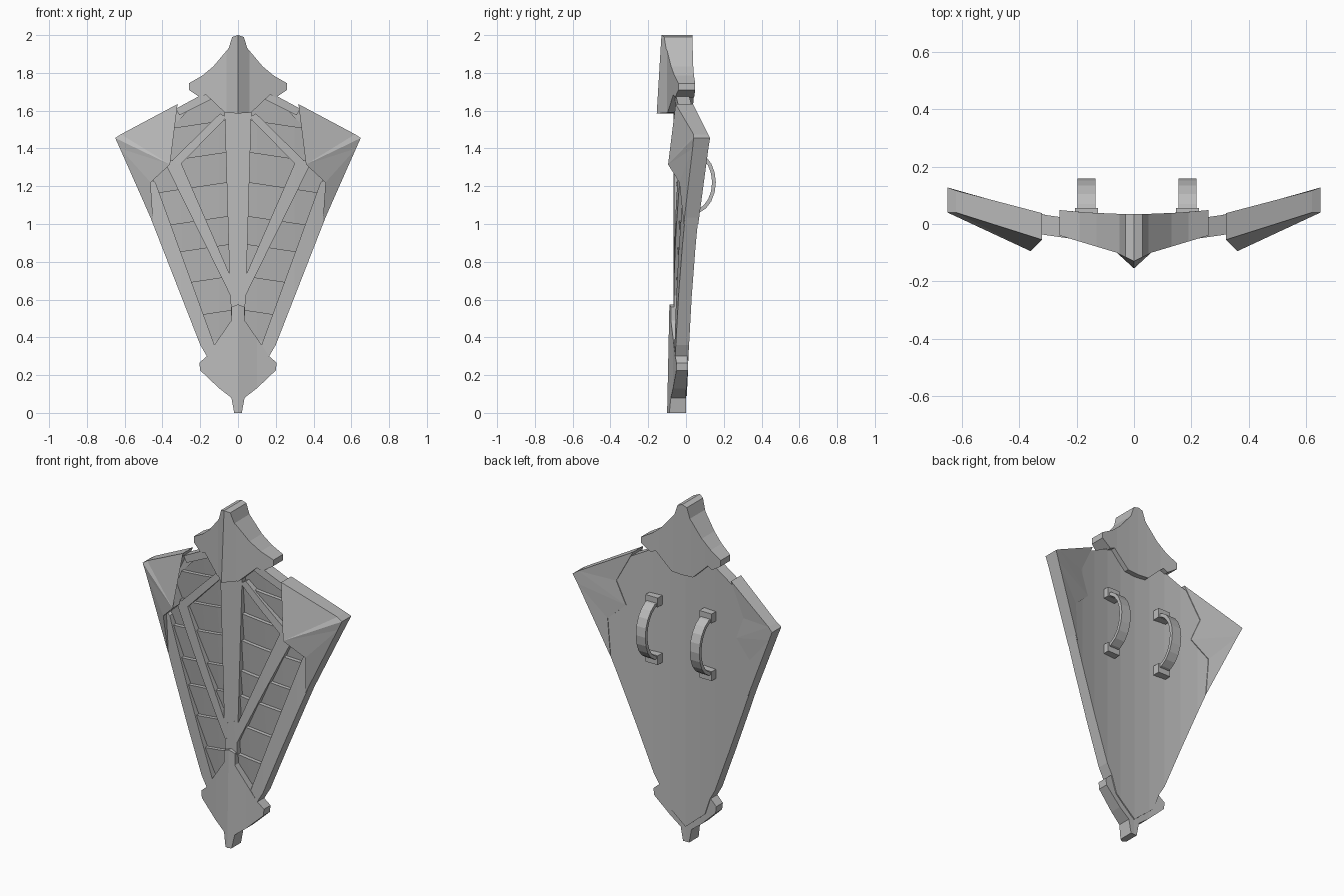
import bpy, bmesh, math
from mathutils import Vector

if "Cube" in bpy.data.objects:
    bpy.data.objects.remove(bpy.data.objects["Cube"], do_unlink=True)

steel = bpy.data.materials.new("grey_steel")
steel.use_nodes = True
GREY = (0.5, 0.5, 0.5, 1)
steel.diffuse_color = GREY
steel.node_tree.nodes["Principled BSDF"].inputs["Base Color"].default_value = GREY


# Curved depth of the shield: rear surface and frame front
def back(x, z=0):
    return 0.005 + 0.28 * x * x


def face(x, z=0):
    return back(x) - 0.07


def lerp(a, b, t):
    return a + (b - a) * max(0, min(1, t))


def finish(bm, name, mirror=True):
    bmesh.ops.recalc_face_normals(bm, faces=bm.faces)
    mesh = bpy.data.meshes.new(name)
    bm.to_mesh(mesh)
    bm.free()
    mesh.materials.append(steel)
    ob = bpy.data.objects.new(name, mesh)
    bpy.context.collection.objects.link(ob)
    if mirror:
        ob.modifiers.new("Mirror", 'MIRROR').use_clip = True
    return ob


def plate(name, outline, front, rear, cuts=(0.1, 0.2, 0.3, 0.4, 0.5)):
    """Half outline in x, z, sliced into columns and given a curved front and rear."""
    bm = bmesh.new()
    bm.faces.new([bm.verts.new((x, 0, z)) for x, z in outline])
    for c in cuts:
        bmesh.ops.bisect_plane(bm, geom=bm.verts[:] + bm.edges[:] + bm.faces[:],
                               plane_co=(c, 0, 0), plane_no=(1, 0, 0), dist=1e-4)
    rear_verts = bm.verts[:]
    ret = bmesh.ops.extrude_face_region(bm, geom=bm.faces[:], use_keep_orig=True)
    front_verts = [g for g in ret["geom"] if isinstance(g, bmesh.types.BMVert)]
    for verts, fn in ((rear_verts, rear), (front_verts, front)):
        for v in verts:
            v.co.y = fn(v.co.x, v.co.z)
    inner = [f for f in bm.faces if all(abs(v.co.x) < 1e-5 for v in f.verts)]
    bmesh.ops.delete(bm, geom=inner, context='FACES')
    return finish(bm, name)


# Curved body behind everything
plate("body", [(0, 1.75), (0.2, 1.68), (0.33, 1.61), (0.6, 1.455), (0.6, 1.39), (0.45, 1.0),
               (0.2, 0.36), (0.165, 0.3), (0.13, 0.2), (0, 0.09)],
      lambda x, z: face(x) + 0.036, back)


# Overlapping slats, each leaning forward toward its top edge
def reach(z):
    z -= 0.06
    return min(0.155 + 0.357 * (z - 0.36), 0.45, 0.45 - 1.15 * (z - 1.42))


SLOPE = 0.15
levels = [0.4, 0.55, 0.73, 0.9, 1.05, 1.23, 1.39, 1.56, 1.72]
for i, (lo, hi) in enumerate(zip(levels, levels[1:])):
    wl, wh = reach(lo), reach(hi)

    def slat_front(x, z, lo=lo, hi=hi):
        t = (z + SLOPE * x - lo) / (hi - lo)
        return face(x) + lerp(0.034, 0.012, t)

    plate(f"slat_{i + 1}", [(0, lo), (0, hi), (wh, hi - SLOPE * wh), (wl, lo - SLOPE * wl)],
          slat_front, lambda x, z: face(x) + 0.045)

# Raised frame: spine, braces and rim
bars = {
    "spine": [(0, 1.65), (0.075, 1.65), (0.07, 1.56), (0.045, 0.73), (0.035, 0.5), (0, 0.5)],
    "lower_brace": [(0.03, 0.6), (0.375, 1.3), (0.355, 1.34), (0.3, 1.32), (0.047, 0.74), (0.02, 0.74)],
    "upper_brace": [(0.305, 1.315), (0.36, 1.325), (0.095, 1.585), (0.06, 1.565)],
    "side_rim": [(0.165, 0.3), (0.2, 0.36), (0.45, 1.0), (0.5, 1.13), (0.47, 1.24), (0.437, 1.22),
                 (0.125, 0.36)],
    "top_rim": [(0.13, 1.71), (0.2, 1.68), (0.33, 1.61), (0.31, 1.575), (0.13, 1.665)],
}
for name, outline in bars.items():
    plate(name, outline, face, lambda x, z: face(x) + 0.045)


# Ridged top and bottom caps
def top_front(x, z):
    ridge = lerp(-0.155, -0.13, (z - 1.59) / 0.41)
    if x < 0.06:
        return lerp(ridge, -0.1, x / 0.06)
    return lerp(-0.1, -0.04, (x - 0.06) / 0.2)


def bottom_front(x, z):
    if x < 0.035:
        return lerp(-0.1 + 0.012 * (z > 0.57), -0.08, x / 0.035)
    return lerp(-0.08, -0.05, (x - 0.035) / 0.17)


plate("top_cap", [(0, 2.0), (0.03, 1.99), (0.05, 1.93), (0.13, 1.835), (0.19, 1.785), (0.26, 1.745),
                  (0.26, 1.71), (0.2, 1.67), (0.17, 1.685), (0.07, 1.59), (0, 1.585)],
      top_front, lambda x, z: 0.035 + 0.2 * x * x, (0.06, 0.15))
plate("bottom_cap", [(0, 0), (0.02, 0), (0.035, 0.08), (0.1, 0.13), (0.2, 0.225), (0.205, 0.265),
                     (0.165, 0.3), (0.125, 0.36), (0.035, 0.49), (0.035, 0.56), (0, 0.575)],
      bottom_front, lambda x, z: back(x) - 0.006, (0.035, 0.1))

# Pointed corner guards with a diagonal ridge
ring = [(0.32, -0.055, 1.635), (0.415, -0.035, 1.45), (0.36, -0.095, 1.315), (0.463, -0.035, 1.22),
        (0.448, -0.012, 1.0), (0.625, 0.035, 1.4), (0.65, 0.04, 1.455), (0.62, 0.04, 1.475)]
bm = bmesh.new()
front = [bm.verts.new(p) for p in ring]
rear = [bm.verts.new((x, back(x) + 0.004, z)) for x, y, z in ring]
A, B, C, D, E, F, G, H = front
for tri in ((A, B, C), (A, C, H), (H, C, G), (C, F, G), (C, D, F), (D, E, F)):
    bm.faces.new(tri)
a, b, c, d, e, f, g, h = rear
for poly in ((a, b, h), (b, c, h), (c, d, f), (d, e, f), (c, f, g, h)):
    bm.faces.new(poly)
for i in range(len(ring)):
    j = (i + 1) % len(ring)
    bm.faces.new((front[i], front[j], rear[j], rear[i]))
finish(bm, "corner_guard")


# Arched grips with square feet on the rear
def box(bm, centre, size):
    verts = bmesh.ops.create_cube(bm, size=1)["verts"]
    for v in verts:
        v.co = Vector(centre) + v.co * Vector(size)


def grip(name, x):
    bm = bmesh.new()
    rows = []
    for i in range(11):
        ang = math.pi * i / 10
        row = []
        for r, side in ((0, -1), (0, 1), (0.02, 1), (0.02, -1)):
            row.append(bm.verts.new((x + side * 0.031, 0.03 + (0.128 - r) * math.sin(ang),
                                     1.22 + (0.17 - r) * math.cos(ang))))
        rows.append(row)
    for p, q in zip(rows, rows[1:]):
        for k in range(4):
            n = (k + 1) % 4
            bm.faces.new((p[k], p[n], q[n], q[k]))
    bm.faces.new(rows[0])
    bm.faces.new(rows[-1])
    for z in (1.05, 1.39):
        box(bm, (x, 0.03, z), (0.08, 0.05, 0.055))
    finish(bm, name, mirror=False)


grip("right_grip", -0.166)
grip("left_grip", 0.186)
